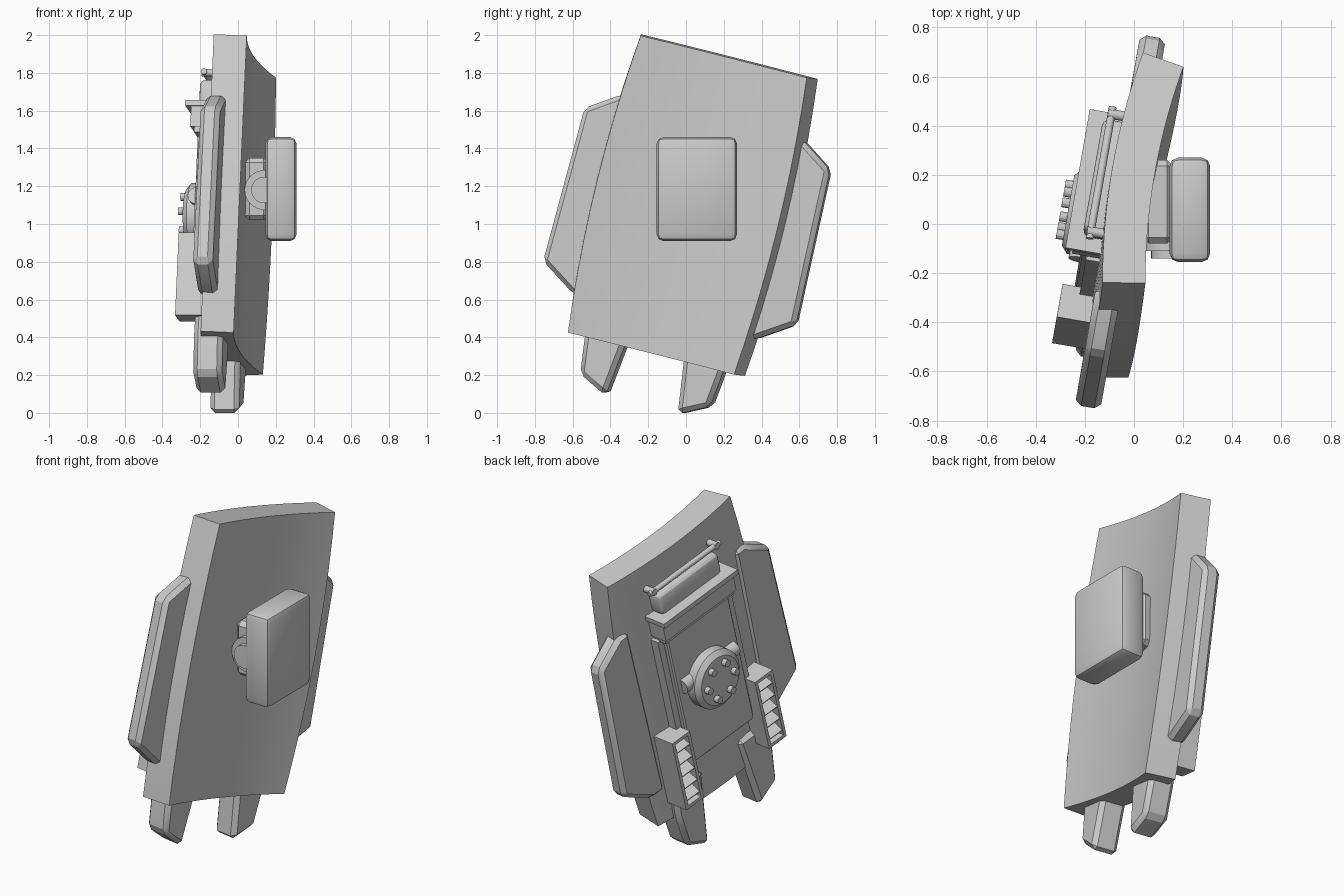
import bpy, bmesh, math
from mathutils import Matrix, Vector

if "Cube" in bpy.data.objects:
    bpy.data.objects.remove(bpy.data.objects["Cube"])

grey = bpy.data.materials.new("plain_grey")
grey.use_nodes = True
COLOUR = (0.6, 0.6, 0.6, 1)
grey.diffuse_color = COLOUR
grey.node_tree.nodes["Principled BSDF"].inputs["Base Color"].default_value = COLOUR

# Shield frame: local x across, y up the plate, z towards the grip side
up = Vector((0.043, 0.238, 0.971)).normalized()
across = Vector((0.168, 0.955, -0.244))
across = (across - up * across.dot(up)).normalized()
FRAME = Matrix((across, up, across.cross(up))).transposed().to_4x4()
FRAME.translation = (0.089, 0.007, 1.10)
WORLD = Matrix()
parts = []


def finish(bm, name, frame=FRAME, bevel=0, segments=1):
    if bevel:
        bmesh.ops.bevel(bm, geom=bm.edges[:], offset=bevel, segments=segments,
                        affect='EDGES', profile=0.5)
    bmesh.ops.recalc_face_normals(bm, faces=bm.faces[:])
    bm.transform(frame)
    mesh = bpy.data.meshes.new(name)
    bm.to_mesh(mesh)
    bm.free()
    mesh.materials.append(grey)
    ob = bpy.data.objects.new(name, mesh)
    bpy.context.scene.collection.objects.link(ob)
    parts.append(ob)
    return ob


def box(name, x, y, z, frame=FRAME, bevel=0, segments=1, tilt=0):
    bm = bmesh.new()
    size = Vector((x[1] - x[0], y[1] - y[0], z[1] - z[0]))
    mid = Vector((sum(x), sum(y), sum(z))) / 2
    m = Matrix.Translation(mid) @ Matrix.Rotation(tilt, 4, 'X') @ Matrix.Diagonal(size).to_4x4()
    bmesh.ops.create_cube(bm, size=1, matrix=m)
    return finish(bm, name, frame, bevel, segments)


def prism(name, outline, z0, z1, bevel=0):
    bm = bmesh.new()
    face = bm.faces.new([bm.verts.new((x, y, z0)) for x, y in outline])
    out = bmesh.ops.extrude_face_region(bm, geom=[face])["geom"]
    bmesh.ops.translate(bm, vec=(0, 0, z1 - z0),
                        verts=[v for v in out if isinstance(v, bmesh.types.BMVert)])
    return finish(bm, name, FRAME, bevel)


def rod(name, a, b, r, r2=None, sides=24, frame=FRAME):
    a, b = Vector(a), Vector(b)
    m = Matrix.Translation((a + b) / 2) @ (b - a).to_track_quat('Z', 'Y').to_matrix().to_4x4()
    bm = bmesh.new()
    bmesh.ops.create_cone(bm, cap_ends=True, segments=sides, radius1=r,
                          radius2=r if r2 is None else r2, depth=(b - a).length, matrix=m)
    return finish(bm, name, frame)


# Curved shield plate with slightly bowed sides
def shield_plate():
    half, spread, thick, nu, nv = 0.81, 0.17, 0.175, 20, 10
    radius = 0.46 / math.sin(spread)
    bm = bmesh.new()
    layers = []
    for r in (radius, radius + thick):
        rows = []
        for j in range(nv + 1):
            t = 2 * j / nv - 1
            s = spread * (1 + 0.09 * (1 - t * t))
            angles = [s * (2 * i / nu - 1) for i in range(nu + 1)]
            rows.append([bm.verts.new((r * math.sin(q), half * t,
                                       radius * math.cos(spread) - r * math.cos(q)))
                         for q in angles])
        layers.append(rows)
        for j in range(nv):
            for i in range(nu):
                bm.faces.new((rows[j][i], rows[j][i + 1], rows[j + 1][i + 1], rows[j + 1][i]))

    def rim(rows):
        return (rows[0] + [row[-1] for row in rows[1:]] + rows[-1][-2::-1]
                + [row[0] for row in rows[-2:0:-1]])
    a, b = rim(layers[0]), rim(layers[1])
    for i in range(len(a)):
        k = (i + 1) % len(a)
        bm.faces.new((a[i], a[k], b[k], b[i]))
    finish(bm, "shield_plate")


shield_plate()

# Mirrored side pads, feet and louvred vents
PAD = [(0.70, -0.48), (0.68, 0.36), (0.50, 0.48), (0.42, 0.48), (0.40, -0.61), (0.50, -0.61)]
FOOT = [(0.14, -0.62), (0.20, -1.09), (0.36, -1.01), (0.385, -0.80), (0.37, -0.62)]
for s, side in ((-1, "front"), (1, "back")):
    def span(a, b):
        return sorted((s * a, s * b))
    prism(side + "_side_pad", [(s * x, y) for x, y in PAD], -0.195, -0.09, 0.025)
    prism(side + "_foot", [(s * x, y) for x, y in FOOT], -0.23, -0.075, 0.025)
    box(side + "_vent_base", span(0.26, 0.40), (-0.70, -0.25), (-0.27, -0.13))
    for x in (0.26, 0.38):
        box(side + "_vent_wall", span(x, x + 0.02), (-0.70, -0.25), (-0.33, -0.27))
    for y in (-0.70, -0.27):
        box(side + "_vent_end", span(0.28, 0.38), (y, y + 0.02), (-0.33, -0.27))
    for i in range(5):
        y = -0.635 + i * 0.08
        box(side + "_vent_slat", span(0.28, 0.38), (y - 0.006, y + 0.006), (-0.33, -0.265),
            tilt=math.radians(-30))
    box(side + "_panel_rail", span(0.25, 0.29), (-0.48, 0.34), (-0.255, -0.14))

# Back panel with upper housing and lip
box("back_panel", (-0.245, 0.245), (-0.50, 0.35), (-0.28, -0.15), bevel=0.008)
box("panel_housing", (-0.28, 0.28), (0.36, 0.47), (-0.315, -0.15))
box("housing_lower_strip", (-0.27, 0.27), (0.33, 0.36), (-0.295, -0.15))
box("housing_lip", (-0.295, 0.295), (0.47, 0.50), (-0.345, -0.15))

# Padded case and carry rail above the housing
box("top_case", (-0.24, 0.24), (0.49, 0.63), (-0.285, -0.15), bevel=0.03, segments=3)
rod("carry_rail", (-0.28, 0.66, -0.255), (0.28, 0.66, -0.255), 0.016)
for x in (-0.25, 0.25):
    rod("rail_post", (x, 0.66, -0.27), (x, 0.66, -0.15), 0.02)

# Round hub with six bolts
HUB_Y = -0.06
rod("hub_crossbar", (-0.21, 0, -0.28), (0.21, 0, -0.28), 0.045)
rod("hub_disc", (0, HUB_Y, -0.25), (0, HUB_Y, -0.335), 0.175, sides=40)
rod("hub_bevel", (0, HUB_Y, -0.335), (0, HUB_Y, -0.36), 0.175, 0.145, sides=40)
for i in range(6):
    q = math.tau * i / 6
    x, y = 0.105 * math.cos(q), HUB_Y + 0.105 * math.sin(q)
    rod("hub_bolt", (x, y, -0.35), (x, y, -0.39), 0.021, sides=12)

# Grip block on the inner side
box("grip_block", (0.145, 0.31), (-0.155, 0.27), (0.91, 1.46), WORLD, 0.035, 2)
box("grip_mount", (0.035, 0.16), (-0.08, 0.26), (1.02, 1.35), WORLD, 0.025)
rod("grip_pivot", (0.14, -0.11, 1.18), (0.14, 0.10, 1.18), 0.105, sides=32, frame=WORLD)
rod("grip_pivot_cap", (0.14, -0.14, 1.18), (0.14, -0.10, 1.18), 0.07, sides=32, frame=WORLD)

# Smooth curved surfaces, keep sharp edges
bpy.ops.object.select_all(action='DESELECT')
for ob in parts:
    ob.select_set(True)
bpy.context.view_layer.objects.active = parts[0]
bpy.ops.object.shade_smooth_by_angle(angle=math.radians(25))
